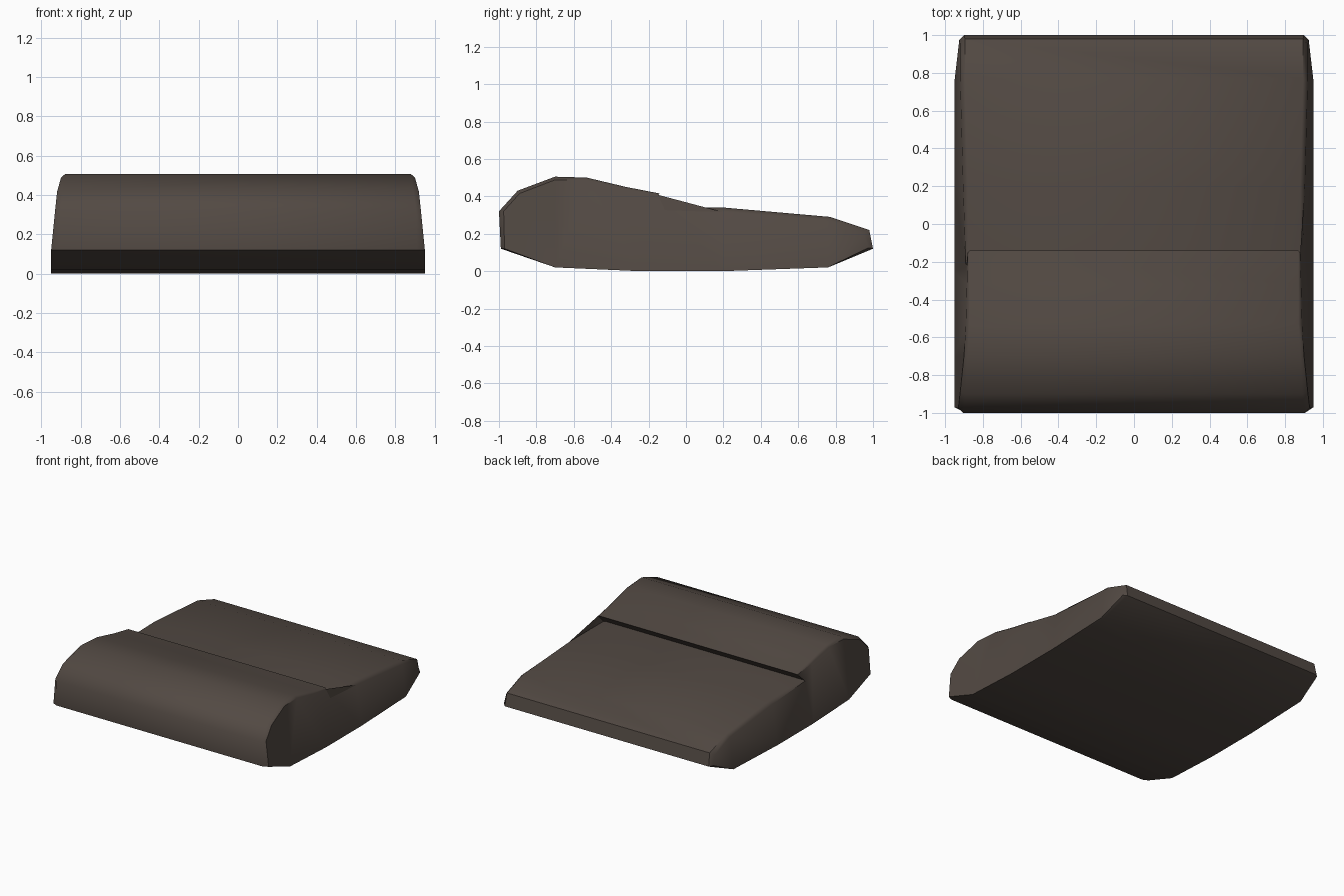
import bpy, bmesh, math

# seat cushion outline seen from the right: (y, z, half width)
profile = [
    (-0.99, 0.12, 0.91), (-0.70, 0.02, 0.93), (-0.25, 0.0, 0.93),
    (0.20, 0.0, 0.93), (0.76, 0.02, 0.93), (1.00, 0.12, 0.90),
    (0.98, 0.22, 0.895), (0.77, 0.29, 0.895), (0.20, 0.34, 0.88),
    (-0.23, 0.335, 0.875), (-0.14, 0.415, 0.87), (-0.32, 0.45, 0.87),
    (-0.53, 0.50, 0.87), (-0.70, 0.505, 0.88), (-0.90, 0.43, 0.89),
    (-1.00, 0.32, 0.905)]
# rim of the side panels, pulled in slightly from the outline
rim = [
    (-0.97, 0.12, 0.95), (-0.70, 0.02, 0.95), (-0.25, 0.0, 0.95),
    (0.20, 0.0, 0.95), (0.76, 0.02, 0.95), (0.975, 0.125, 0.925),
    (0.95, 0.20, 0.92), (0.76, 0.27, 0.92), (0.20, 0.315, 0.905),
    (-0.23, 0.33, 0.89), (-0.15, 0.408, 0.88), (-0.32, 0.437, 0.885),
    (-0.53, 0.485, 0.89), (-0.70, 0.488, 0.90), (-0.89, 0.415, 0.92),
    (-0.975, 0.32, 0.93)]

bm = bmesh.new()


def ring(points, side):
    return [bm.verts.new((side * x, y, z)) for y, z, x in points]


# rim, outline, outline, rim across the width
rings = [ring(rim, -1), ring(profile, -1), ring(profile, 1), ring(rim, 1)]
n = len(profile)
for a, b in zip(rings, rings[1:]):
    for i in range(n):
        j = (i + 1) % n
        bm.faces.new((a[i], a[j], b[j], b[i]))

# side panels
caps = [bm.faces.new(rings[0]), bm.faces.new(rings[-1])]
bmesh.ops.triangulate(bm, faces=caps)
bmesh.ops.recalc_face_normals(bm, faces=bm.faces)

mesh = bpy.data.meshes.new("seat_cushion")
bm.to_mesh(mesh)
bm.free()
cushion = bpy.data.objects.new("seat_cushion", mesh)
bpy.context.collection.objects.link(cushion)

# dark brown leather
mat = bpy.data.materials.new("dark brown")
mat.diffuse_color = (0.085, 0.067, 0.056, 1)
mesh.materials.append(mat)

bpy.context.view_layer.objects.active = cushion
cushion.select_set(True)
bpy.ops.object.shade_smooth_by_angle(angle=math.radians(44))
